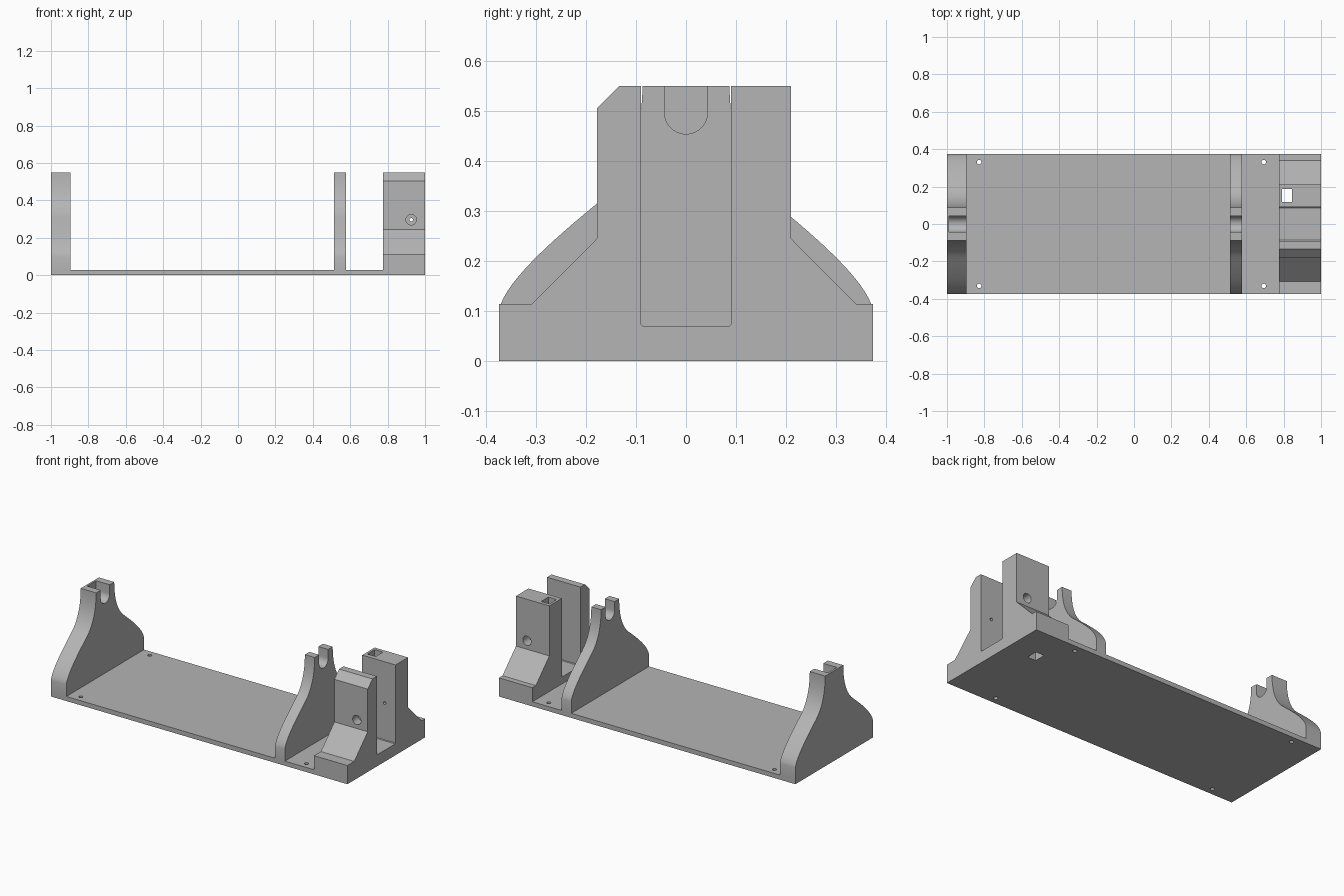
import bpy, bmesh
from math import sin, cos, pi, radians
from mathutils import Vector
from mathutils.geometry import interpolate_bezier

if "Cube" in bpy.data.objects:
    bpy.data.objects.remove(bpy.data.objects["Cube"], do_unlink=True)

grey = bpy.data.materials.new("plain grey")
grey.use_nodes = True
colour = (0.46, 0.46, 0.46, 1)
grey.diffuse_color = colour
grey.node_tree.nodes["Principled BSDF"].inputs["Base Color"].default_value = colour


def prism(name, outline, start, end, axis="X"):
    """Extrude a 2D outline along an axis: (y, z) for X, (x, z) for Y, (x, y) for Z."""
    place = {"X": lambda u, v, w: (w, u, v),
             "Y": lambda u, v, w: (u, w, v),
             "Z": lambda u, v, w: (u, v, w)}[axis]
    bm = bmesh.new()
    face = bm.faces.new([bm.verts.new(place(u, v, start)) for u, v in outline])
    out = bmesh.ops.extrude_face_region(bm, geom=[face])
    moved = [g for g in out["geom"] if isinstance(g, bmesh.types.BMVert)]
    bmesh.ops.translate(bm, verts=moved, vec=Vector(place(0, 0, end - start)))
    bmesh.ops.recalc_face_normals(bm, faces=bm.faces)
    mesh = bpy.data.meshes.new(name)
    bm.to_mesh(mesh)
    bm.free()
    mesh.materials.append(grey)
    obj = bpy.data.objects.new(name, mesh)
    bpy.context.collection.objects.link(obj)
    return obj


def rect(u0, u1, v0, v1):
    return [(u0, v0), (u1, v0), (u1, v1), (u0, v1)]


def circle(u, v, r, n=32):
    return [(u + r * cos(2 * pi * i / n), v + r * sin(2 * pi * i / n)) for i in range(n)]


def cut(obj, *cutters):
    """Subtract each cutter, then discard it."""
    bpy.context.view_layer.objects.active = obj
    for cutter in cutters:
        cutter.hide_render = True
        mod = obj.modifiers.new("cut", "BOOLEAN")
        mod.operation = "DIFFERENCE"
        mod.solver = "EXACT"
        mod.object = cutter
        bpy.ops.object.modifier_apply(modifier=mod.name)
        bpy.data.objects.remove(cutter, do_unlink=True)


def smooth(obj):
    bpy.ops.object.select_all(action="DESELECT")
    obj.select_set(True)
    bpy.context.view_layer.objects.active = obj
    bpy.ops.object.shade_smooth_by_angle(angle=radians(30))


W = 0.374      # half depth of the base
TOP = 0.55     # height of the supports
FLOOR = 0.028  # thickness of the base

# Base plate with four screw holes
base = prism("base_plate", rect(-1, 1, -W, W), 0, FLOOR, "Z")
cut(base, *[prism("screw_cutter", circle(x, y, 0.012, 20), -0.1, 0.1, "Z")
            for x in (-0.828, 0.694) for y in (-0.331, 0.331)])

# Bell-shaped cradle outline from two curves, mirrored front to back
lower = interpolate_bezier(Vector((W, 0.10)), Vector((0.365, 0.16)),
                           Vector((0.25, 0.255)), Vector((0.178, 0.315)), 16)
upper = interpolate_bezier(Vector((0.178, 0.315)), Vector((0.11, 0.372)),
                           Vector((0.088, 0.46)), Vector((0.087, TOP)), 16)
side = [(W, FLOOR)] + [(p[0], p[1]) for p in lower + upper[1:]]
bell = side + [(-y, z) for y, z in reversed(side)]

# U-shaped shaft slot
R = 0.043
slot = [(R * cos(a), 0.497 + R * sin(a)) for a in [pi + pi * i / 20 for i in range(21)]]
slot += [(R, 0.7), (-R, 0.7)]

# The end cradle keeps a thin outer wall; the middle one is open on both sides
for name, x0, x1, s0 in (("end_cradle", -1, -0.896, -0.988),
                         ("middle_cradle", 0.512, 0.578, 0.4)):
    cradle = prism(name, bell, x0, x1)
    cut(cradle, prism("slot_cutter", slot, s0, x1 + 0.1))
    smooth(cradle)

# Twin-tower block with a deep channel between the towers
X0, G = 0.775, 0.09
tower_outline = [(-W, FLOOR), (-W, 0.114), (-0.308, 0.114), (-0.178, 0.245),
                 (-0.178, 0.505), (-0.133, TOP), (-G, TOP), (-G, 0.074),
                 (-G + 0.004, 0.07), (G - 0.004, 0.07), (G, 0.074), (G, TOP),
                 (0.21, TOP), (0.21, 0.245), (0.34, 0.114), (W, 0.114), (W, FLOOR)]
block = prism("tower_block", tower_outline, X0, 1)

# Cross bore with wider counterbores on the outer faces
bore = (0.926, 0.297)
cut(block,
    prism("bore_cutter", circle(*bore, 0.009, 20), -0.5, 0.5, "Y"),
    prism("front_counterbore_cutter", circle(*bore, 0.028), -0.5, -0.125, "Y"),
    prism("back_counterbore_cutter", circle(*bore, 0.028), 0.15, 0.5, "Y"))

# Square shaft down through the back tower and the base
for part in (block, base):
    cut(part, prism("shaft_cutter", rect(0.79, 0.846, 0.118, 0.188), -0.1, 0.7, "Z"))
    smooth(part)
